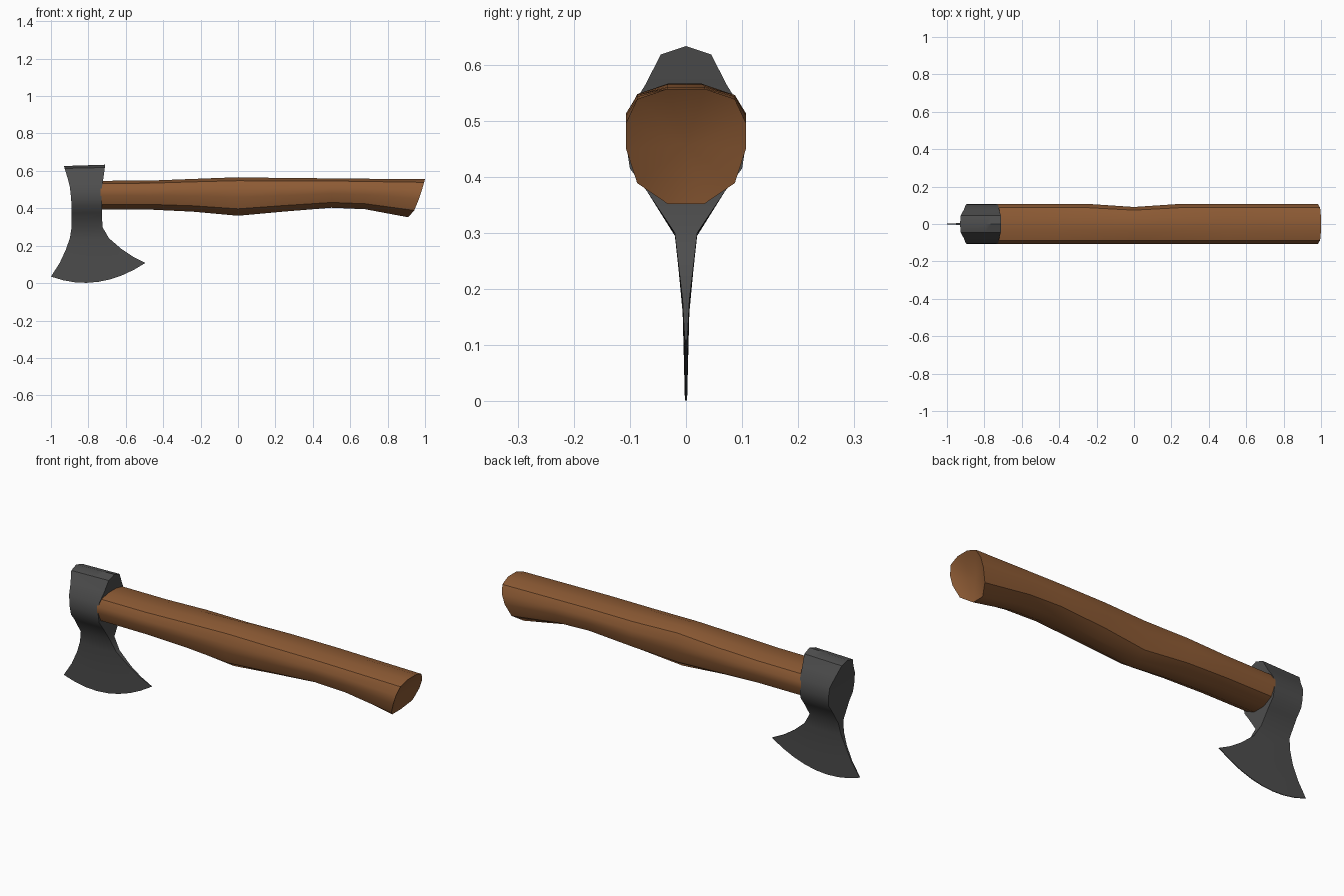
import bpy, math

if "Cube" in bpy.data.objects:
    bpy.data.objects.remove(bpy.data.objects["Cube"])


def material(name, color):
    m = bpy.data.materials.new(name)
    m.diffuse_color = color
    m.use_nodes = True
    m.node_tree.nodes["Principled BSDF"].inputs["Base Color"].default_value = m.diffuse_color
    return m


def loft(name, rings, color, cap):
    """Skin a list of closed rings; cap(n, offset) returns the end faces."""
    n = len(rings[0])
    verts = [p for r in rings for p in r]
    faces = []
    for k in range(len(rings) - 1):
        for i in range(n):
            a, b = k * n + i, k * n + (i + 1) % n
            faces.append((a, b, b + n, a + n))
    cap(n, verts, faces, len(rings))
    me = bpy.data.meshes.new(name)
    me.from_pydata(verts, [], faces)
    ob = bpy.data.objects.new(name, me)
    bpy.context.collection.objects.link(ob)
    me.materials.append(material(name + "_paint", color))
    bpy.ops.object.select_all(action='DESELECT')
    bpy.context.view_layer.objects.active = ob
    ob.select_set(True)
    bpy.ops.object.mode_set(mode='EDIT')
    bpy.ops.mesh.select_all(action='SELECT')
    bpy.ops.mesh.normals_make_consistent(inside=False)
    bpy.ops.object.mode_set(mode='OBJECT')
    bpy.ops.object.shade_smooth_by_angle(angle=math.radians(35))
    return ob


# Handle: twelve-sided section, (half width, height fraction)
half = [(.033, 1), (.087, .91), (.107, .70), (.107, .48), (.087, .18), (.033, 0)]
section = half + [(-y, f) for y, f in reversed(half)]
# stations: x, bottom z, top z, slant of the butt, squeeze of the back side
stations = [(-.735, .394, .547, 0, 1), (-.47, .393, .548, 0, 1),
            (-.24, .382, .557, 0, 1), (0, .360, .566, 0, .85),
            (.24, .382, .562, 0, 1), (.5, .403, .560, 0, 1),
            (.68, .395, .558, 0, 1), (.91, .352, .557, .09, 1)]
rings = [[(x + s * f ** .6, y * (q if y > 0 else 1), zb + (zt - zb) * f)
          for y, f in section] for x, zb, zt, s, q in stations]


def handle_caps(n, verts, faces, count):
    faces.append(tuple(range(n)))
    verts.append((.925, 0, .455))      # dished butt centre
    c, o = len(verts) - 1, (count - 1) * n
    faces.extend((o + i, o + (i + 1) % n, c) for i in range(n))


loft("handle", rings, (.27, .105, .035, 1), handle_caps)

# Axe head rows: half width, left (x, z), right (x, z), downward bow
rows = [(.045, -.927, .613, -.712, .618, 0),
        (.072, -.912, .565, -.719, .565, 0),
        (.103, -.899, .515, -.727, .515, 0),
        (.107, -.893, .460, -.729, .460, 0),
        (.100, -.890, .415, -.728, .415, 0),
        (.070, -.889, .375, -.727, .375, 0),
        (.020, -.890, .295, -.725, .300, 0),
        (.013, -.899, .240, -.690, .240, .008),
        (.006, -.920, .180, -.620, .180, .022),
        (.004, -.953, .108, -.560, .140, .040),
        (.002, -1.00, .035, -.495, .108, .065)]
COLS = 8
rings = []
for k in range(COLS + 1):
    t = k / COLS
    side = [(xl + (xr - xl) * t, y, zl + (zr - zl) * t - 4 * t * (1 - t) * bow)
            for y, xl, zl, xr, zr, bow in rows]
    top = (-.93 + .22 * t, 0, .626 + .007 * t)
    rings.append([top] + side + [(x, -y, z) for x, y, z in reversed(side)])


def head_caps(n, verts, faces, count):
    for o in (0, (count - 1) * n):
        faces.append((o, o + 1, o + n - 1))
        for i in range(1, len(rows)):
            faces.append((o + i, o + i + 1, o + n - i - 1, o + n - i))


loft("axe_head", rings, (.075, .075, .075, 1), head_caps)
